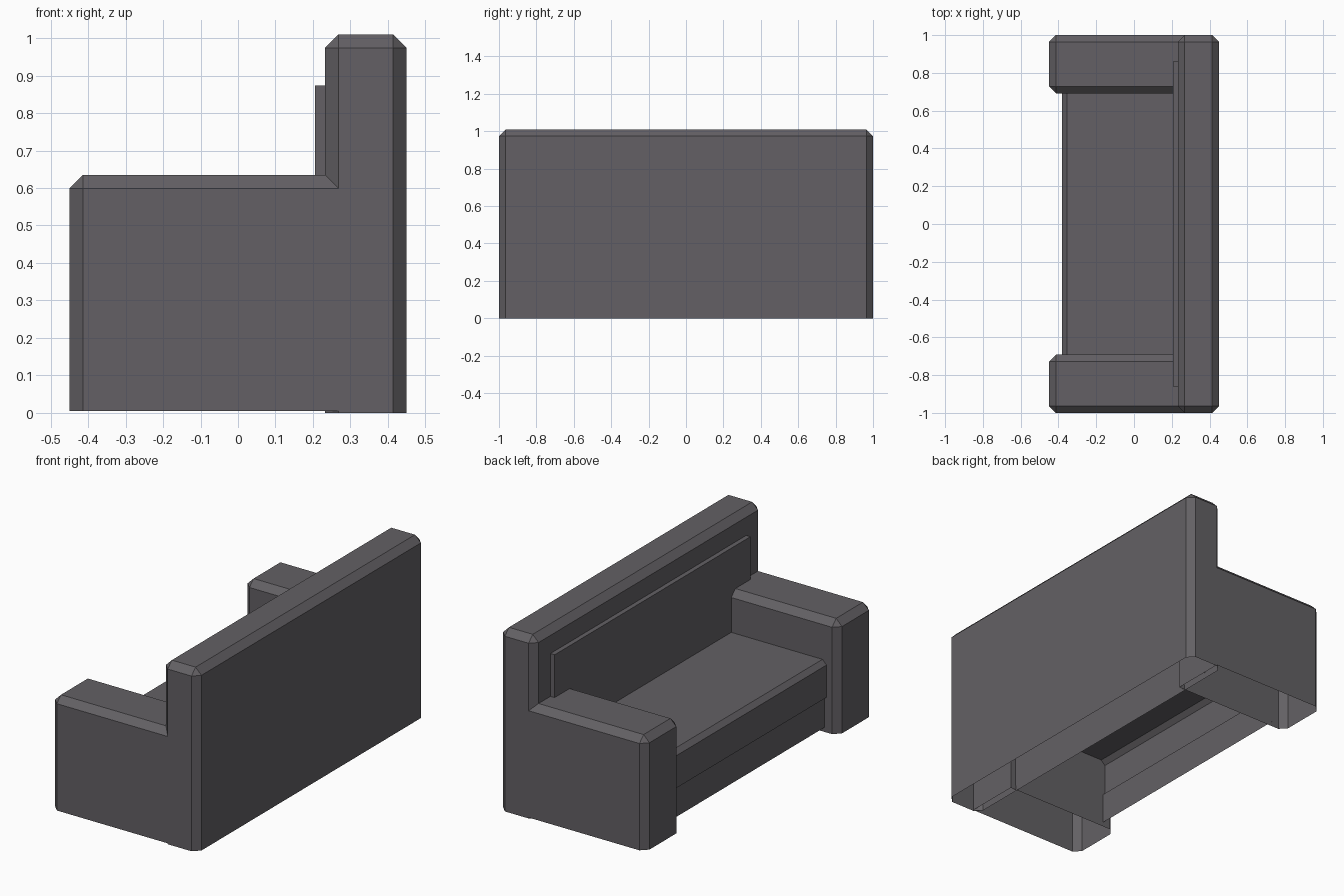
import bpy, bmesh

if "Cube" in bpy.data.objects:
    bpy.data.objects.remove(bpy.data.objects["Cube"])

mat = bpy.data.materials.new("charcoal_fabric")
mat.diffuse_color = (0.125, 0.118, 0.128, 1)
mat.use_nodes = True
mat.node_tree.nodes["Principled BSDF"].inputs["Base Color"].default_value = mat.diffuse_color


def shell(name, lo, hi, chamfer=0.0, pick=None):
    """Box open at the bottom, with chamfers on the edges chosen by pick(sx, sy, sz)."""
    bm = bmesh.new()
    bmesh.ops.create_cube(bm, size=2)
    # edge midpoints hold -1, 0 or 1 per axis, so rules are easy to state
    edges = [e for e in bm.edges
             if pick and pick(*[round(c) for c in (e.verts[0].co + e.verts[1].co) / 2])]
    for v in bm.verts:
        for i in range(3):
            v.co[i] = hi[i] if v.co[i] > 0 else lo[i]
    if edges:
        bmesh.ops.bevel(bm, geom=edges, offset=chamfer, segments=1,
                        affect='EDGES', profile=0.5)
    bm.normal_update()
    bottom = [f for f in bm.faces if f.normal.z < -0.9]
    bmesh.ops.delete(bm, geom=bottom, context='FACES')
    me = bpy.data.meshes.new(name)
    bm.to_mesh(me)
    bm.free()
    me.materials.append(mat)
    ob = bpy.data.objects.new(name, me)
    bpy.context.collection.objects.link(ob)
    return ob


# backrest: all top and upright edges chamfered
shell("backrest", (0.232, -1, 0), (0.45, 1, 1.01), 0.036,
      lambda x, y, z: z >= 0)

# thin raised back pad
shell("back_pad", (0.206, -0.86, 0.03), (0.235, 0.86, 0.873))

# armrests: chamfered top and front, plain where they meet the backrest
for side, a, b in (("left", 0.692, 1.0), ("right", -1.0, -0.692)):
    shell(side + "_armrest", (-0.45, a, 0.005), (0.268, b, 0.635), 0.036,
          lambda x, y, z: z >= 0 and x <= 0)

# seat cushion with chamfered front top edge
shell("seat_cushion", (-0.38, -0.695, 0.2), (0.23, 0.695, 0.405), 0.025,
      lambda x, y, z: x < 0 and z > 0)

# base below the cushion, slightly set back
base = shell("seat_base", (-0.368, -0.695, 0.03), (0.23, 0.695, 0.2))
bm = bmesh.new()
bm.from_mesh(base.data)
bm.normal_update()
# open the top so the seat is one hollow, as seen from below
bmesh.ops.delete(bm, geom=[f for f in bm.faces if f.normal.z > 0.9], context='FACES')
bm.to_mesh(base.data)
bm.free()
